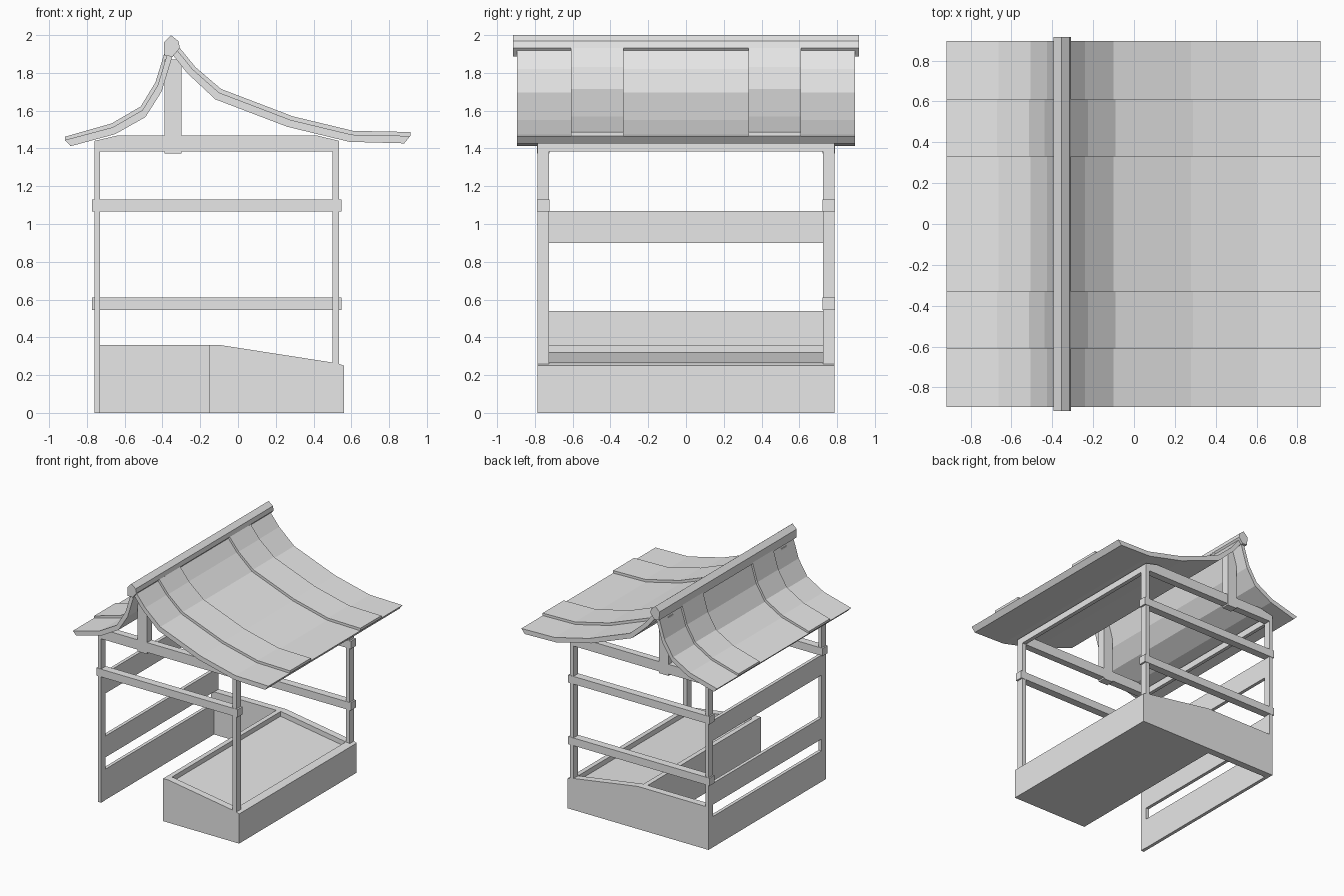
import bpy
import bmesh

cube = bpy.data.objects.get("Cube")
if cube:
    bpy.data.objects.remove(cube, do_unlink=True)

grey = bpy.data.materials.new("plain_grey")
grey.use_nodes = True
GREY = (0.8, 0.8, 0.8, 1)
grey.diffuse_color = GREY
grey.node_tree.nodes["Principled BSDF"].inputs["Base Color"].default_value = GREY


def prism(name, profile, y0, y1):
    """Extrude an (x, z) outline along y."""
    bm = bmesh.new()
    front = [bm.verts.new((x, y0, z)) for x, z in profile]
    back = [bm.verts.new((x, y1, z)) for x, z in profile]
    bm.faces.new(front)
    bm.faces.new(back[::-1])
    n = len(profile)
    for i in range(n):
        j = (i + 1) % n
        bm.faces.new((front[i], back[i], back[j], front[j]))
    bmesh.ops.recalc_face_normals(bm, faces=bm.faces[:])
    mesh = bpy.data.meshes.new(name)
    bm.to_mesh(mesh)
    bm.free()
    mesh.materials.append(grey)
    obj = bpy.data.objects.new(name, mesh)
    bpy.context.collection.objects.link(obj)
    return obj


def box(name, x0, x1, y0, y1, z0, z1):
    return prism(name, [(x0, z0), (x1, z0), (x1, z1), (x0, z1)], y0, y1)


def blend(a, b, t):
    return [(p[0] + (q[0] - p[0]) * t, p[1] + (q[1] - p[1]) * t) for p, q in zip(a, b)]


LEFT, RIGHT = -0.76, 0.535      # outer faces of the posts
INNER, OUTER = 0.725, 0.785     # depth range of the end frames
KNEE = (-0.1, 0.36)             # where the counter starts to slope
LIP = [(0.53, 0.262), (0.56, 0.25), (0.56, 0)]

# Counter: sunken sloping floor framed by raised rims
prism("counter_floor", [(-0.11, 0), (-0.11, 0.32), (0.5, 0.225), (0.5, 0)], -INNER, INNER)
prism("counter_inner_rim", [(-0.15, 0), (-0.15, 0.36), (-0.11, 0.36), (-0.11, 0)], -INNER, INNER)
prism("counter_outer_rim", [(0.5, 0), (0.5, 0.267)] + LIP, -INNER, INNER)
prism("counter_front_panel", [(-0.15, 0), (-0.15, 0.36), KNEE] + LIP, -OUTER, -INNER)
prism("counter_back_panel", [(LEFT + 0.03, 0), (LEFT + 0.03, 0.36), KNEE] + LIP, INNER, OUTER)

# End frames: posts, tie beam, king post and upper rail
for side, s in (("front", -1), ("back", 1)):
    y0, y1 = sorted((s * INNER, s * OUTER))
    box(side + "_left_post", LEFT, LEFT + 0.03, y0, y1, 0, 1.4)
    box(side + "_right_post", RIGHT - 0.035, RIGHT, y0, y1, 0.255, 1.4)
    tie = [(LEFT, 1.385), (RIGHT, 1.385), (RIGHT, 1.44), (0.42, 1.468), (-0.64, 1.468), (LEFT, 1.44)]
    prism(side + "_tie_beam", tie, y0, y1)
    box(side + "_king_post", -0.388, -0.3, y0 - 0.003, y1 + 0.003, 1.372, 1.87)
    box(side + "_upper_rail", LEFT - 0.012, RIGHT + 0.014, y0 - 0.003, y1 + 0.003, 1.065, 1.13)
box("back_lower_rail", LEFT - 0.012, RIGHT + 0.014, INNER - 0.003, OUTER + 0.003, 0.545, 0.61)

# Long plates joining the end frames
box("left_top_plate", LEFT, LEFT + 0.03, -INNER, INNER, 1.385, 1.44)
box("right_top_plate", RIGHT - 0.035, RIGHT, -INNER, INNER, 1.385, 1.44)

# Boards of the tall wall
for name, z0, z1 in (("base", 0, 0.26), ("lower", 0.36, 0.54), ("upper", 0.9, 1.07)):
    box(name + "_wall_board", LEFT, LEFT + 0.028, -INNER, INNER, z0, z1)

# Swept roof slopes, each with two raised bands
slopes = {
    "long": ([(-0.345, 1.895), (-0.27, 1.80), (-0.12, 1.66), (0.26, 1.515), (0.59, 1.435), (0.88, 1.427)],
             [(-0.315, 1.94), (-0.225, 1.83), (-0.09, 1.715), (0.29, 1.57), (0.61, 1.493), (0.912, 1.487)]),
    "short": ([(-0.345, 1.895), (-0.405, 1.70), (-0.49, 1.566), (-0.65, 1.476), (-0.886, 1.412)],
              [(-0.388, 1.91), (-0.437, 1.75), (-0.515, 1.622), (-0.67, 1.532), (-0.917, 1.462)]),
}
for name, (under, top) in slopes.items():
    tile = blend(under, top, 0.65)
    tile[-1] = (top[-1][0], tile[-1][1])
    prism(name + "_roof_slope", under + tile[::-1], -0.895, 0.895)
    for side, y0 in (("front", -0.61), ("back", 0.33)):
        prism(name + "_roof_" + side + "_band", tile + top[::-1], y0, y0 + 0.28)

# Ridge cap
prism("ridge_cap", [(-0.355, 2.0), (-0.315, 1.968), (-0.308, 1.932), (-0.345, 1.887),
                    (-0.39, 1.89), (-0.393, 1.962)], -0.916, 0.916)
